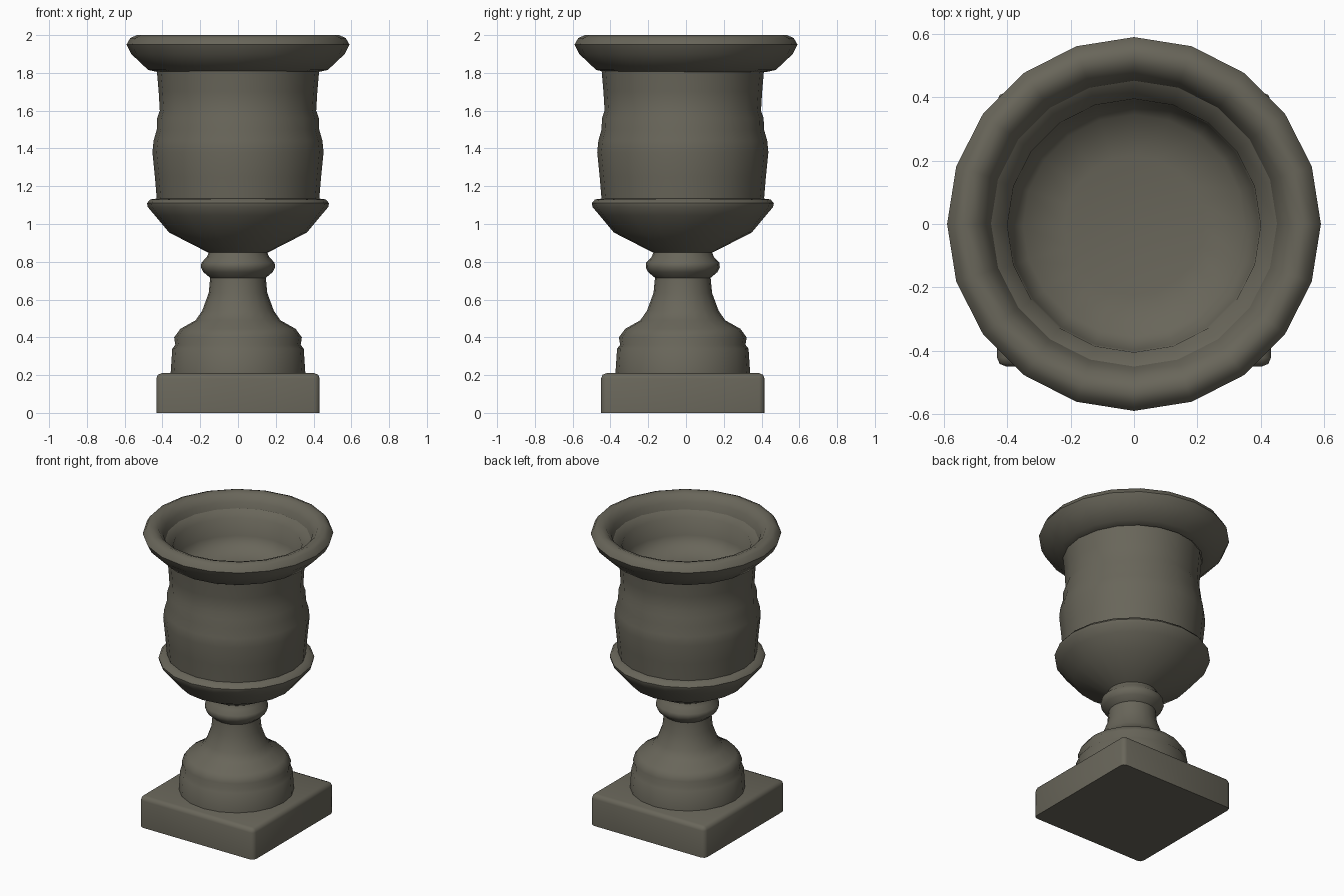
import bpy, bmesh
from math import cos, sin, pi, radians

cube = bpy.data.objects.get("Cube")
if cube:
    bpy.data.objects.remove(cube, do_unlink=True)

SIDES = 20
BODY_Y = -0.017

stone = bpy.data.materials.new("weathered_stone")
stone.use_nodes = True
colour = (0.14, 0.132, 0.102, 1)
stone.diffuse_color = colour
stone.node_tree.nodes["Principled BSDF"].inputs["Base Color"].default_value = colour


def finish(name, bm, angle, y=0.0):
    bmesh.ops.recalc_face_normals(bm, faces=bm.faces)
    mesh = bpy.data.meshes.new(name)
    bm.to_mesh(mesh)
    bm.free()
    mesh.materials.append(stone)
    obj = bpy.data.objects.new(name, mesh)
    obj.location.y = y
    bpy.context.collection.objects.link(obj)
    bpy.ops.object.select_all(action='DESELECT')
    obj.select_set(True)
    bpy.context.view_layer.objects.active = obj
    bpy.ops.object.shade_smooth_by_angle(angle=radians(angle))
    return obj


def lathe(name, profile, angle=50, y=0.0):
    """Spin (radius, height) points around z; radius 0 closes to a point."""
    bm = bmesh.new()
    rings = []
    for r, z in profile:
        count = SIDES if r > 0 else 1
        rings.append([bm.verts.new((r * cos(2 * pi * i / SIDES),
                                    r * sin(2 * pi * i / SIDES), z))
                      for i in range(count)])
    for a, b in zip(rings, rings[1:]):
        for i in range(SIDES):
            j = (i + 1) % SIDES
            if len(b) == 1:
                bm.faces.new((a[i], a[j], b[0]))
            else:
                bm.faces.new((a[i], a[j], b[j], b[i]))
    return finish(name, bm, angle, y)


# Square plinth with softened upright and top edges
bm = bmesh.new()
bmesh.ops.create_cube(bm, size=1)
for v in bm.verts:
    v.co = (v.co.x * 0.865, v.co.y * 0.865, (v.co.z + 0.5) * 0.21)
soft = [e for e in bm.edges if max(v.co.z for v in e.verts) > 0.1]
bmesh.ops.bevel(bm, geom=soft, offset=0.028, segments=2, profile=0.5, affect='EDGES')
finish("plinth", bm, 60, BODY_Y)

# Domed foot flowing into the stem
lathe("foot_and_stem", [
    (0.357, 0.205), (0.348, 0.34), (0.332, 0.36), (0.338, 0.40), (0.305, 0.445),
    (0.225, 0.49), (0.19, 0.54), (0.155, 0.635), (0.147, 0.72)], y=BODY_Y)

# Collar ring between stem and bowl
lathe("stem_collar", [
    (0.147, 0.715), (0.183, 0.745), (0.196, 0.77), (0.194, 0.795),
    (0.165, 0.825), (0.155, 0.85)], y=BODY_Y)

# Bowl underside with its projecting band
lathe("lower_bowl", [
    (0.15, 0.845), (0.17, 0.855), (0.365, 0.955), (0.44, 1.045), (0.478, 1.09),
    (0.482, 1.11), (0.465, 1.13), (0.425, 1.135)], y=BODY_Y)

# Main wall of the urn
lathe("urn_wall", [
    (0.43, 1.13), (0.44, 1.25), (0.453, 1.38), (0.447, 1.44), (0.43, 1.50),
    (0.428, 1.56), (0.414, 1.60), (0.42, 1.70), (0.43, 1.815)], y=BODY_Y)

# Flared, rounded rim
lathe("rim", [
    (0.425, 1.805), (0.475, 1.815), (0.565, 1.90), (0.59, 1.95), (0.57, 1.985),
    (0.535, 2.0), (0.495, 1.985), (0.465, 1.945), (0.45, 1.90)])

# Hollow interior with a shallow dished floor
lathe("inner_bowl", [
    (0.46, 1.91), (0.40, 1.87), (0.395, 1.75), (0.35, 1.68),
    (0.22, 1.655), (0, 1.65)], angle=70, y=-0.005)
